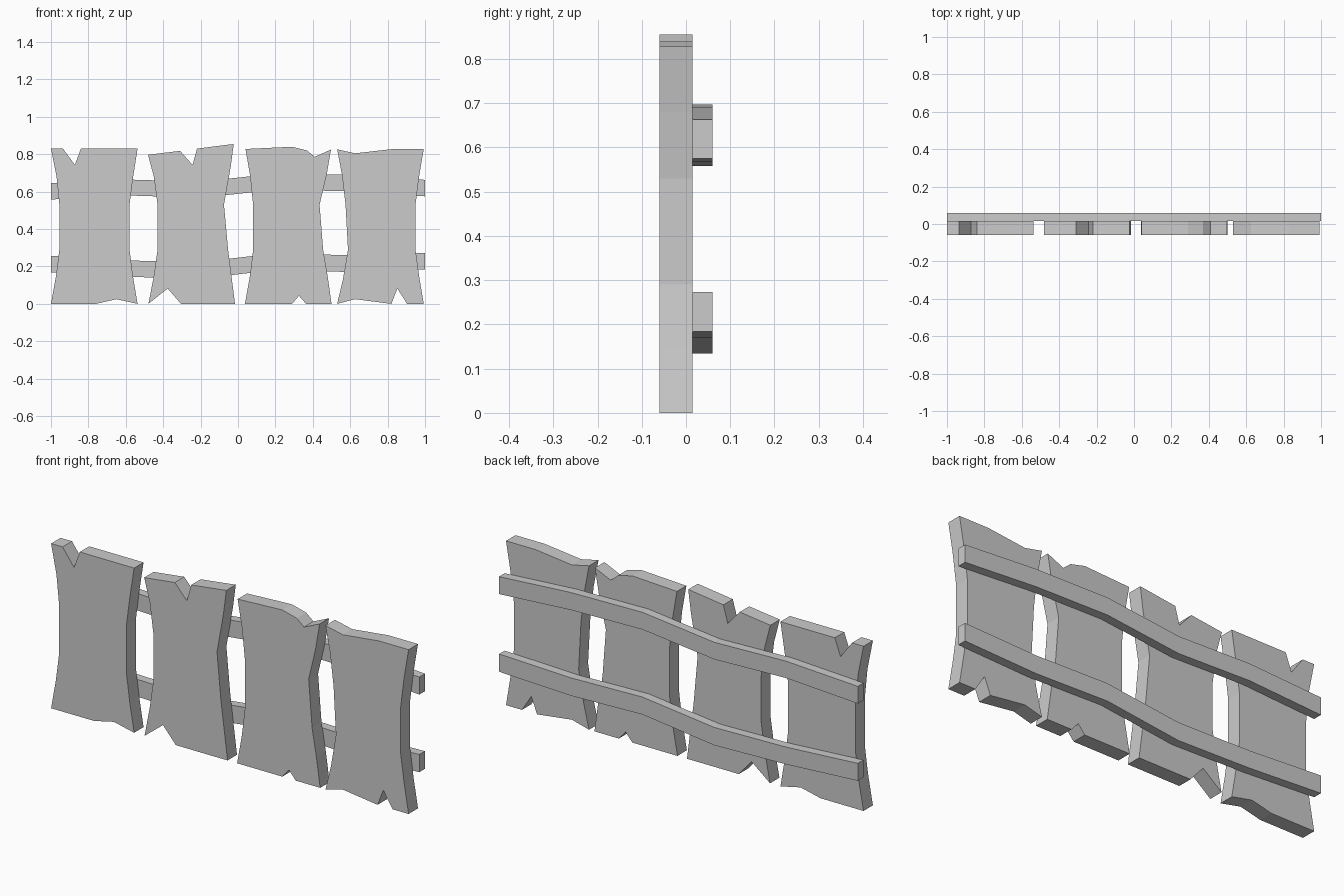
import bpy, bmesh


def extrude_profile(name, pts, y0, y1):
    """Extrude an x-z outline between two depths."""
    bm = bmesh.new()
    face = bm.faces.new([bm.verts.new((x, y0, z)) for x, z in pts])
    new = bmesh.ops.extrude_face_region(bm, geom=[face])["geom"]
    bmesh.ops.translate(bm, vec=(0, y1 - y0, 0),
                        verts=[v for v in new if isinstance(v, bmesh.types.BMVert)])
    bmesh.ops.recalc_face_normals(bm, faces=bm.faces)
    mesh = bpy.data.meshes.new(name)
    bm.to_mesh(mesh)
    bm.free()
    obj = bpy.data.objects.new(name, mesh)
    bpy.context.collection.objects.link(obj)
    return obj


# Chipped, waisted planks: outlines run clockwise from the top left
planks = [
    [(-1, .83), (-.936, .83), (-.872, .743), (-.84, .83), (-.537, .83),
     (-.562, .67), (-.58, .53), (-.58, .29), (-.562, .15), (-.537, 0),
     (-.65, .025), (-.76, 0), (-1, 0), (-.973, .15), (-.955, .29),
     (-.955, .53), (-.97, .68)],
    [(-.481, .797), (-.31, .818), (-.243, .743), (-.219, .83), (-.023, .855),
     (-.038, .74), (-.075, .53), (-.053, .29), (-.016, 0), (-.305, 0),
     (-.376, .082), (-.479, 0), (-.45, .15), (-.43, .29), (-.43, .53), (-.45, .68)],
    [(.04, .828), (.289, .84), (.369, .82), (.41, .786), (.497, .825),
     (.474, .69), (.436, .53), (.455, .29), (.479, .15), (.5, 0), (.364, 0),
     (.326, .043), (.289, 0), (.037, 0), (.064, .15), (.081, .29),
     (.081, .53), (.064, .69)],
    [(.53, .826), (.626, .805), (.829, .828), (.993, .828), (.968, .68),
     (.949, .53), (.949, .29), (.968, .15), (.993, 0), (.904, 0), (.852, .082),
     (.82, 0), (.626, .025), (.53, 0), (.561, .13), (.588, .29), (.575, .53),
     (.556, .69)],
]
for i, pts in enumerate(planks):
    extrude_profile(f"plank_{i + 1}", pts, -.06, .015)

# Wavy rails behind the planks: bottom and top heights at evenly spaced stations
rails = {
    "upper_rail": ([.558, .58, .567, .61, .602, .575],
                   [.645, .665, .653, .697, .69, .663]),
    "lower_rail": ([.169, .145, .134, .182, .17, .184],
                   [.257, .232, .224, .27, .26, .273]),
}
xs = [-1, -.6, -.2, .2, .6, 1]
for name, (low, high) in rails.items():
    extrude_profile(name, list(zip(xs, high)) + list(zip(xs, low))[::-1], .015, .06)
